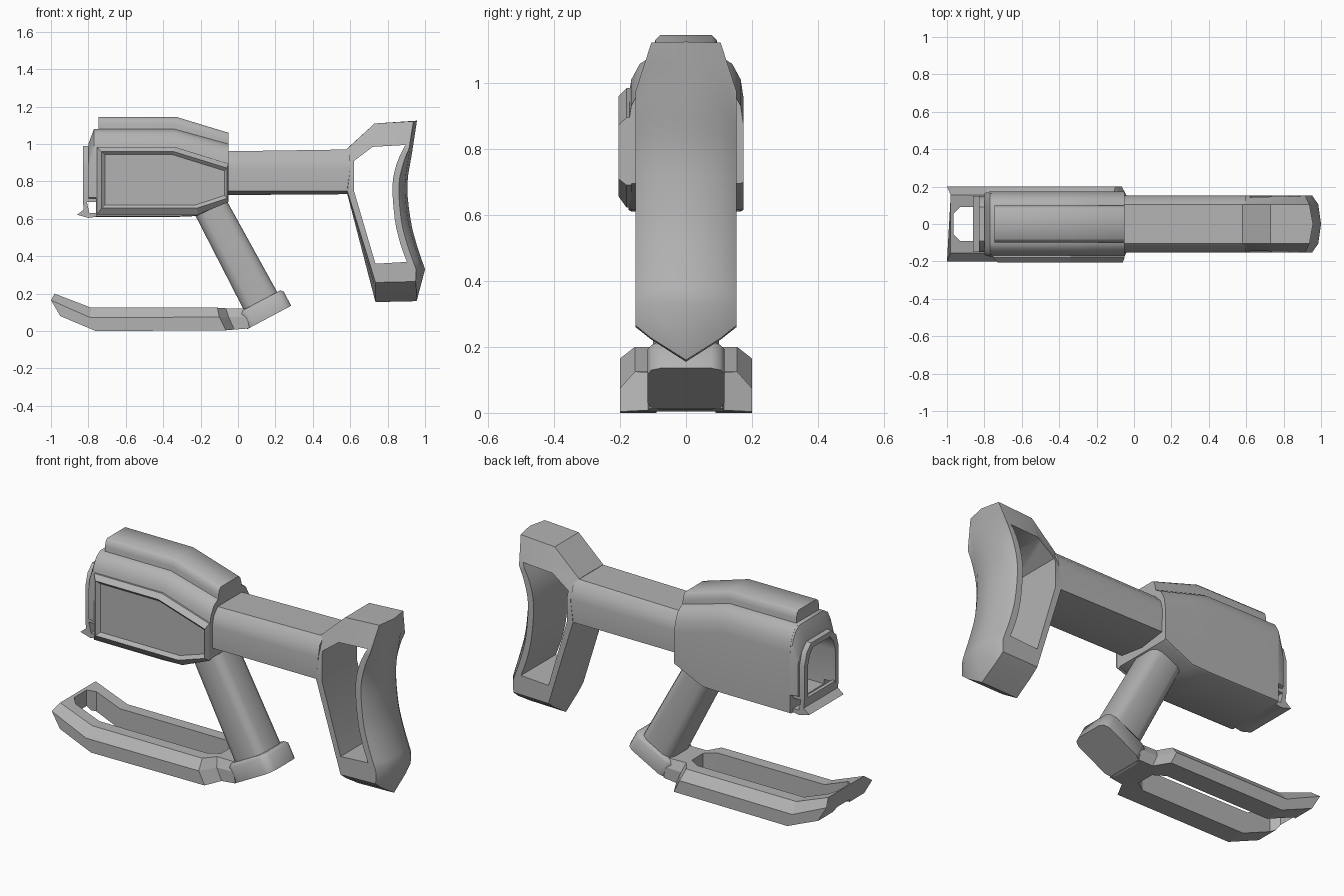
import bpy, bmesh
from mathutils import Vector

if "Cube" in bpy.data.objects:
    bpy.data.objects.remove(bpy.data.objects["Cube"])

grey = bpy.data.materials.new("dark_grey")
grey.diffuse_color = (0.45, 0.45, 0.45, 1)
grey.use_nodes = True
grey.node_tree.nodes["Principled BSDF"].inputs["Base Color"].default_value = grey.diffuse_color


def loft(name, rings):
    """Solid skinned through matching rings of 3D points, capped at both ends."""
    bm = bmesh.new()
    loops = [[bm.verts.new(p) for p in r] for r in rings]
    n = len(loops[0])
    for a, b in zip(loops, loops[1:]):
        for i in range(n):
            j = (i + 1) % n
            bm.faces.new((a[i], a[j], b[j], b[i]))
    bm.faces.new(loops[0])
    bm.faces.new(loops[-1])
    bmesh.ops.recalc_face_normals(bm, faces=bm.faces)
    me = bpy.data.meshes.new(name)
    bm.to_mesh(me)
    bm.free()
    me.materials.append(grey)
    ob = bpy.data.objects.new(name, me)
    bpy.context.collection.objects.link(ob)
    return ob


def activate(ob):
    bpy.ops.object.select_all(action='DESELECT')
    ob.select_set(True)
    bpy.context.view_layer.objects.active = ob


def cut(ob, cutter):
    m = ob.modifiers.new("cut", 'BOOLEAN')
    m.operation, m.solver, m.object = 'DIFFERENCE', 'EXACT', cutter
    activate(ob)
    bpy.ops.object.modifier_apply(modifier=m.name)


def smooth(ob, angle=0.6):
    activate(ob)
    bpy.ops.object.shade_smooth_by_angle(angle=angle)


def drop(ob):
    bpy.data.objects.remove(ob, do_unlink=True)


def sym(half):
    """Mirror a half section of (y, z) points into a closed loop."""
    return half + [(-y, z) for y, z in reversed(half) if y > 1e-6]


def at_x(x, half):
    return [(x, y, z) for y, z in sym(half)]


def side(y, pts):
    return [(x, y, z) for x, z in pts]


def curved(pts, i, j, n=3):
    """Replace the run pts[i..j] of an outline by a spline through the same points."""
    run = [Vector(p) for p in pts[i:j + 1]]
    run = [2 * run[0] - run[1]] + run + [2 * run[-1] - run[-2]]
    out = []
    for a, b, c, d in zip(run, run[1:], run[2:], run[3:]):
        for k in range(n):
            t = k / n
            out.append(tuple(0.5 * (2 * b + (c - a) * t + (2 * a - 5 * b + 4 * c - d) * t ** 2
                                    + (3 * b - a - 3 * c + d) * t ** 3)))
    return pts[:i] + out + pts[j:]


# Main housing
def body_half(zb, d, k=0.0):
    return [(0.165 - k, zb), (0.175 - k, zb + 0.005), (0.175 - k, 0.95 + d),
            (0.166 - k, 1.01 + d), (0.14 - k, 1.058 + d), (0.105 - k, 1.08 + d)]


body = loft("housing", [at_x(-0.76, body_half(0.61, 0)), at_x(-0.34, body_half(0.61, 0)),
                        at_x(-0.22, body_half(0.615, -0.033)), at_x(-0.05, body_half(0.695, -0.08))])
# Muzzle collar and frame
collar = loft("muzzle_collar", [at_x(-0.70, body_half(0.71, 0, 0.001)),
                                at_x(-0.77, body_half(0.71, 0, 0.001)),
                                at_x(-0.80, body_half(0.71, -0.08, 0.01))])
frame_half = [(0.15, 0.69), (0.15, 0.88), (0.13, 0.95), (0.09, 0.99)]
frame = loft("muzzle_frame", [at_x(-0.72, frame_half), at_x(-0.83, frame_half)])
bore_half = [(0.12, 0.665), (0.12, 0.87), (0.105, 0.925), (0.075, 0.96)]
bore = loft("bore_cutter", [at_x(-1, bore_half), at_x(-0.55, bore_half)])
for ob in (body, collar, frame):
    cut(ob, bore)
    smooth(ob)
drop(bore)

# Lip beneath the muzzle
lip = [(-0.86, 0.622), (-0.80, 0.605), (-0.72, 0.617), (-0.72, 0.63), (-0.795, 0.632),
       (-0.81, 0.70), (-0.83, 0.70), (-0.825, 0.65)]
loft("muzzle_lip", [side(-0.15, lip), side(0.15, lip)])

# Top rail
def rail_half(d):
    return [(0.10, 1.0 + d), (0.10, 1.105 + d), (0.092, 1.132 + d), (0.078, 1.145 + d)]


smooth(loft("top_rail", [at_x(-0.745, rail_half(0)), at_x(-0.33, rail_half(0)),
                         at_x(-0.05, rail_half(-0.085))]), 0.9)

# Framed side panel, on the front side only
p0 = [(-0.755, 0.985), (-0.34, 0.985), (-0.05, 0.895), (-0.05, 0.69), (-0.215, 0.622), (-0.755, 0.622)]
p1 = [(-0.73, 0.96), (-0.345, 0.96), (-0.06, 0.872), (-0.06, 0.71), (-0.22, 0.657), (-0.73, 0.657)]
p2 = [(-0.71, 0.943), (-0.35, 0.943), (-0.072, 0.857), (-0.072, 0.725), (-0.225, 0.675), (-0.71, 0.675)]
loft("side_panel", [side(-0.165, p0), side(-0.18, p0), side(-0.205, p1), side(-0.188, p2)])

# Tube joining the housing to the stock
def tube_half(d):
    return [(0, 0.728 + d / 2), (0.15, 0.748), (0.153, 0.87), (0.14, 0.925 + d), (0.105, 0.963 + d)]


smooth(loft("stock_tube", [at_x(-0.08, tube_half(-0.002)), at_x(0.598, tube_half(0.008))]), 0.8)

# Shoulder stock: side outlines at the edge, shoulder and centre line
edge = [(0.585, 0.748), (0.60, 0.87), (0.73, 0.97), (0.915, 0.975), (0.885, 0.90), (0.86, 0.78),
        (0.872, 0.60), (0.903, 0.47), (0.952, 0.33), (0.95, 0.265), (0.735, 0.26)]
mid = [(0.585, 0.735), (0.58, 0.972), (0.73, 1.11), (0.938, 1.122), (0.915, 0.95), (0.893, 0.78),
       (0.908, 0.60), (0.941, 0.47), (0.985, 0.33), (0.953, 0.226), (0.735, 0.222)]
centre = [(0.585, 0.73), (0.58, 0.973), (0.73, 1.11), (0.957, 1.125), (0.93, 0.95), (0.905, 0.78),
          (0.922, 0.60), (0.953, 0.47), (1.0, 0.33), (0.955, 0.16), (0.735, 0.155)]
edge, mid, centre = [curved(p, 3, 8) for p in (edge, mid, centre)]
stock = loft("shoulder_stock", [side(-0.153, edge), side(-0.105, mid), side(0, centre),
                                side(0.105, mid), side(0.153, edge)])
hole = curved([(0.62, 0.91), (0.72, 0.985), (0.895, 0.995), (0.85, 0.90), (0.826, 0.78),
               (0.838, 0.60), (0.867, 0.47), (0.903, 0.37), (0.735, 0.36), (0.62, 0.75)], 2, 7)
cutter = loft("stock_cutter", [side(-0.3, hole), side(0.3, hole)])
cut(stock, cutter)
drop(cutter)
smooth(stock, 0.65)

# Slanted grip and its foot, built along a tilted axis
UP, ACROSS = Vector((-0.47, 0, 0.883)), Vector((0.883, 0, 0.47))
FOOT = Vector((0.167, 0, 0.073))


def oct_ring(h, a, b, c):
    """Rounded rectangle a by b (half sizes), corner c, at height h on the grip axis."""
    d = c * 0.3
    quarter = [(a, b - c), (a - d, b - d), (a - c, b)]
    q2 = quarter + [(-u, v) for u, v in reversed(quarter)]
    pts = q2 + [(-u, -v) for u, v in q2[::-1]]
    pts = q2 + [(-u, -v) for u, v in q2]
    return [FOOT + UP * h + ACROSS * u + Vector((0, v, 0)) for u, v in pts]


smooth(loft("grip", [oct_ring(0.05, 0.102, 0.1, 0.045), oct_ring(0.72, 0.092, 0.1, 0.045)]), 0.9)
smooth(loft("grip_foot", [oct_ring(0, 0.133, 0.117, 0.04), oct_ring(0.085, 0.133, 0.117, 0.04),
                          oct_ring(0.1, 0.12, 0.105, 0.04)]), 0.9)

# Hand guard loop: stations give bottom, shoulder and top points plus half widths
def guard_ring(bot, sh, top, w, t):
    half = [(bot[0], w, bot[1]), (sh[0], w, sh[1]), (top[0], t, top[1])]
    return half + [(x, -y, z) for x, y, z in reversed(half)]


guard = loft("hand_guard", [
    guard_ring((-0.95, 0.08), (-1.0, 0.165), (-0.98, 0.2), 0.2, 0.155),
    guard_ring((-0.76, 0.0), (-0.79, 0.072), (-0.785, 0.125), 0.2, 0.155),
    guard_ring((-0.065, 0.004), (-0.1, 0.075), (-0.11, 0.125), 0.2, 0.155),
    guard_ring((-0.02, 0.008), (-0.05, 0.075), (-0.065, 0.122), 0.115, 0.09),
    guard_ring((0.06, 0.014), (0.05, 0.075), (0.045, 0.12), 0.11, 0.09)])
plan = [(-0.965, 0.055), (-0.93, 0.09), (-0.13, 0.09), (-0.07, 0.05)]
plan += [(x, -y) for x, y in reversed(plan)]
cutter = loft("guard_cutter", [[(x, y, z) for x, y in plan] for z in (-0.2, 0.4)])
cut(guard, cutter)
drop(cutter)
